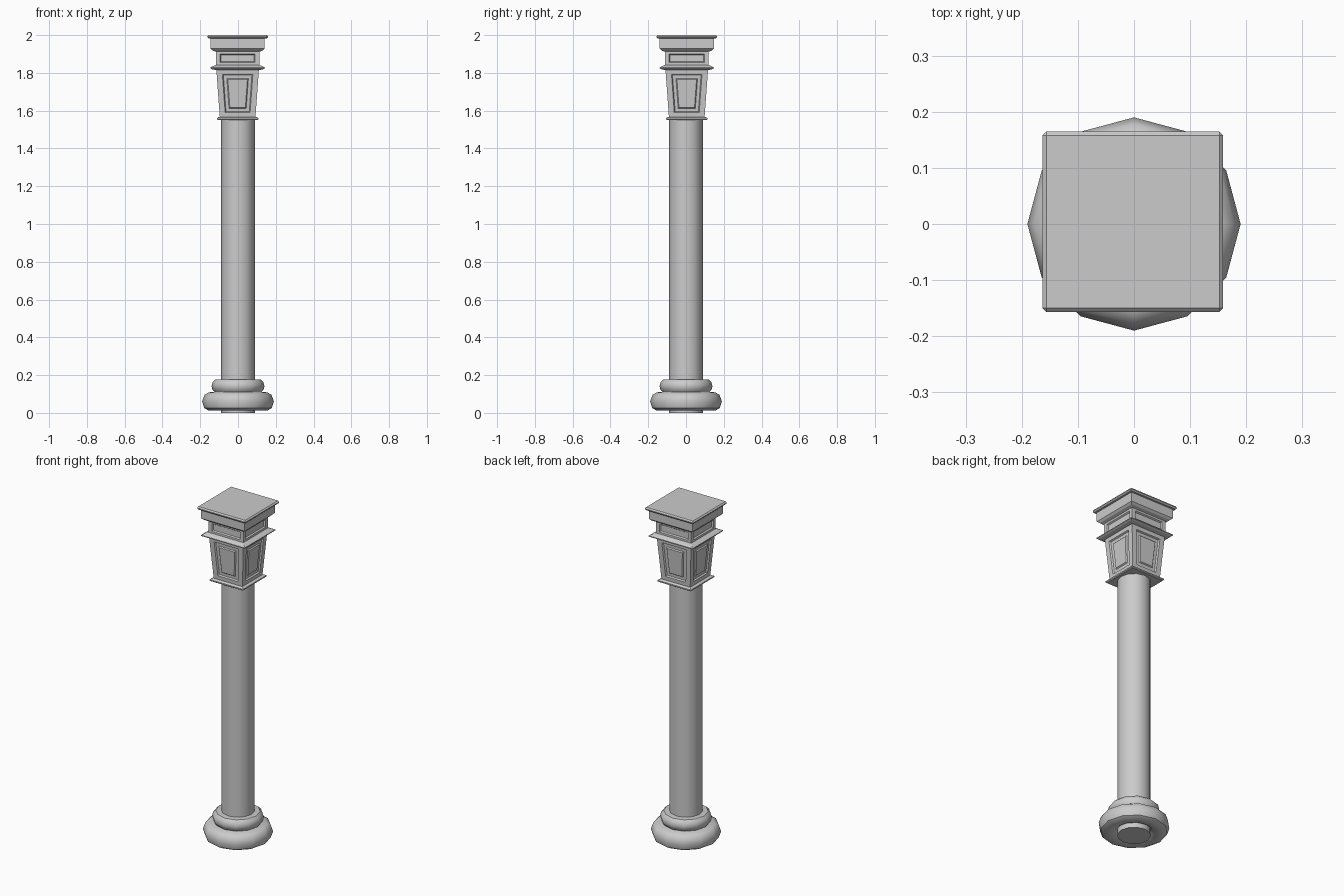
import bpy, bmesh, math

if "Cube" in bpy.data.objects:
    bpy.data.objects.remove(bpy.data.objects["Cube"])

CX, CY = -0.002, 0.004   # the capital sits slightly off the shaft axis


def finish(name, bm, smooth=False):
    bmesh.ops.recalc_face_normals(bm, faces=bm.faces)
    me = bpy.data.meshes.new(name)
    bm.to_mesh(me)
    bm.free()
    ob = bpy.data.objects.new(name, me)
    bpy.context.collection.objects.link(ob)
    if smooth:
        bpy.ops.object.select_all(action='DESELECT')
        ob.select_set(True)
        bpy.context.view_layer.objects.active = ob
        bpy.ops.object.shade_smooth_by_angle(angle=math.radians(40))
    return ob


def loft(name, profile, sides, turn=0.0, cx=0.0, cy=0.0, closed=False, panels=None, smooth=False):
    """Stack regular polygon rings (radius, z); panels maps band -> inset steps."""
    bm = bmesh.new()
    rings = []
    for r, z in profile:
        rings.append([bm.verts.new((cx + r * math.cos(turn + math.tau * i / sides),
                                    cy + r * math.sin(turn + math.tau * i / sides), z))
                      for i in range(sides)])
    pairs = list(zip(rings, rings[1:]))
    if closed:
        pairs.append((rings[-1], rings[0]))
    bands = [[bm.faces.new((a[i], a[(i + 1) % sides], b[(i + 1) % sides], b[i]))
              for i in range(sides)] for a, b in pairs]
    if not closed:
        bm.faces.new(rings[0][::-1])
        bm.faces.new(rings[-1])
    bm.normal_update()
    for band, steps in (panels or {}).items():
        for width, depth in steps:
            bmesh.ops.inset_individual(bm, faces=bands[band], thickness=width,
                                       depth=depth, use_even_offset=True)
    return finish(name, bm, smooth)


def square(name, profile, panels=None):
    return loft(name, [(h * math.sqrt(2), z) for h, z in profile], 4,
                math.pi / 4, CX, CY, panels=panels)


# Twelve-sided shaft and rounded base rings
loft("shaft", [(0.09, 0.0), (0.09, 1.56)], 12, smooth=True)
loft("lower_base_ring", [(0.088, 0.035), (0.105, 0.02), (0.155, 0.012), (0.178, 0.025),
                         (0.19, 0.06), (0.178, 0.095), (0.155, 0.109), (0.088, 0.112)],
     12, closed=True, smooth=True)
loft("upper_base_ring", [(0.088, 0.105), (0.122, 0.108), (0.135, 0.122), (0.14, 0.142),
                         (0.135, 0.162), (0.12, 0.176), (0.088, 0.178)],
     12, closed=True, smooth=True)

# Tapered capital block with raised panels inside recessed frames
square("capital_collar", [(0.105, 1.55), (0.11, 1.554), (0.11, 1.561), (0.1, 1.567)])
square("capital_block", [(0.094, 1.56), (0.113, 1.822)],
       panels={0: [(0.03, 0), (0.005, -0.008), (0.017, 0), (0.005, 0.006)]})

# Ledge, panelled frieze and cornice
square("capital_ledge", [(0.116, 1.815), (0.134, 1.819), (0.144, 1.824), (0.144, 1.829),
                         (0.13, 1.836), (0.116, 1.842)])
square("frieze", [(0.115, 1.832), (0.115, 1.922)],
       panels={0: [(0.022, 0), (0.005, -0.008)]})
square("cornice", [(0.116, 1.912), (0.132, 1.918), (0.143, 1.928), (0.143, 1.982)])

# Top slab with chamfered edges
slab = square("top_slab", [(0.161, 1.982), (0.161, 2.0)])
bevel = slab.modifiers.new("chamfer", 'BEVEL')
bevel.width = 0.007
bevel.segments = 1
